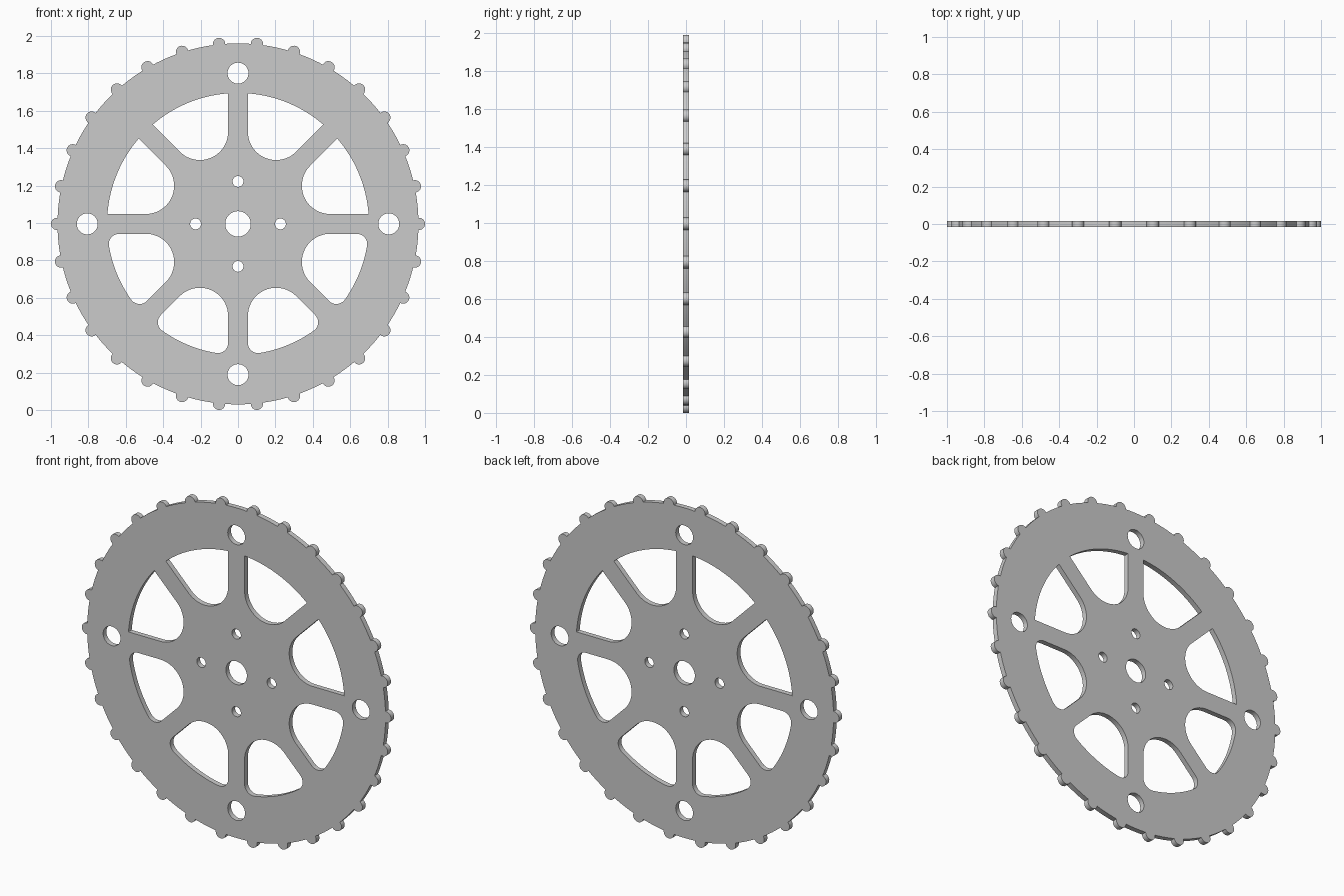
import bpy
from math import sin, cos, asin, acos, atan2, radians, pi, hypot

if "Cube" in bpy.data.objects:
    bpy.data.objects.remove(bpy.data.objects["Cube"])

CENTRE_Z = 0.995
THICK = 0.03
DISC_R, TOOTH_R, TOOTH_PITCH_R, TEETH = 0.965, 0.033, 0.967, 30
RIM_R, SPOKE_HALF, HUB_ARC_R, FILLET = 0.70, 0.053, 0.151, 0.055


def arc(cx, cy, r, a0, a1, n):
    return [(cx + r * cos(a0 + (a1 - a0) * i / n),
             cy + r * sin(a0 + (a1 - a0) * i / n)) for i in range(n + 1)]


def circle(cx, cy, r, n=48):
    return arc(cx, cy, r, 0, 2 * pi, n)[:-1]


def turn(points, a):
    return [(x * cos(a) - y * sin(a), x * sin(a) + y * cos(a)) for x, y in points]


def toothed_outline():
    # One round tooth plus the disc edge up to the next tooth, repeated
    d = acos((DISC_R**2 + TOOTH_PITCH_R**2 - TOOTH_R**2) / (2 * DISC_R * TOOTH_PITCH_R))
    step = 2 * pi / TEETH
    t = atan2(DISC_R * sin(d), DISC_R * cos(d) - TOOTH_PITCH_R)
    unit = arc(TOOTH_PITCH_R, 0, TOOTH_R, -t, t, 14)
    unit += arc(0, 0, DISC_R, d, step - d, 6)[1:-1]
    return [p for k in range(TEETH) for p in turn(unit, k * step)]


def window(bisector, f):
    # Opening between two spokes: round hub end, rim arc, optional corner fillets
    half = radians(22.5)
    side = radians(112.5)
    hub = (HUB_ARC_R + SPOKE_HALF) / sin(half)
    pts = arc(hub, 0, HUB_ARC_R, side, 2 * pi - side, 28)
    rc = RIM_R - f
    b = half - asin((SPOKE_HALF + f) / rc)
    if f:
        pts += arc(rc * cos(b), -rc * sin(b), f, -side, -b, 10)[:-1]
    pts += arc(0, 0, RIM_R, -b, b, 24)
    if f:
        pts += arc(rc * cos(b), rc * sin(b), f, b, side, 10)[1:]
    return turn(pts, bisector)


loops = [toothed_outline(), circle(0, 0, 0.068)]

# Four bolt holes by the hub and four larger holes in the rim
for k in range(4):
    a = k * pi / 2
    loops.append(circle(0.227 * cos(a), 0.227 * sin(a), 0.029, 32))
    loops.append(circle(0.806 * cos(a), 0.806 * sin(a), 0.056))

# Eight windows: sharp rim corners above, rounded below
for k in range(8):
    loops.append(window(radians(22.5 + 45 * k), 0 if k < 4 else FILLET))

# Filled, extruded profile
curve = bpy.data.curves.new("sprocket_wheel", 'CURVE')
curve.dimensions = '2D'
curve.fill_mode = 'BOTH'
curve.extrude = THICK / 2
for pts in loops:
    s = curve.splines.new('POLY')
    s.points.add(len(pts) - 1)
    for p, (x, y) in zip(s.points, pts):
        p.co = (x, y, 0, 1)
    s.use_cyclic_u = True

wheel = bpy.data.objects.new("sprocket_wheel", curve)
bpy.context.collection.objects.link(wheel)
wheel.rotation_euler = (pi / 2, 0, 0)
wheel.location = (0, 0, CENTRE_Z)
bpy.context.view_layer.objects.active = wheel
wheel.select_set(True)
bpy.ops.object.convert(target='MESH')
wheel = bpy.context.object

# Weld the caps to the walls and smooth the round edges
bpy.ops.object.mode_set(mode='EDIT')
bpy.ops.mesh.select_all(action='SELECT')
bpy.ops.mesh.remove_doubles(threshold=0.0001)
bpy.ops.mesh.normals_make_consistent(inside=False)
bpy.ops.object.mode_set(mode='OBJECT')
bpy.ops.object.transform_apply(location=True, rotation=True, scale=True)
bpy.ops.object.shade_smooth_by_angle(angle=radians(30))
